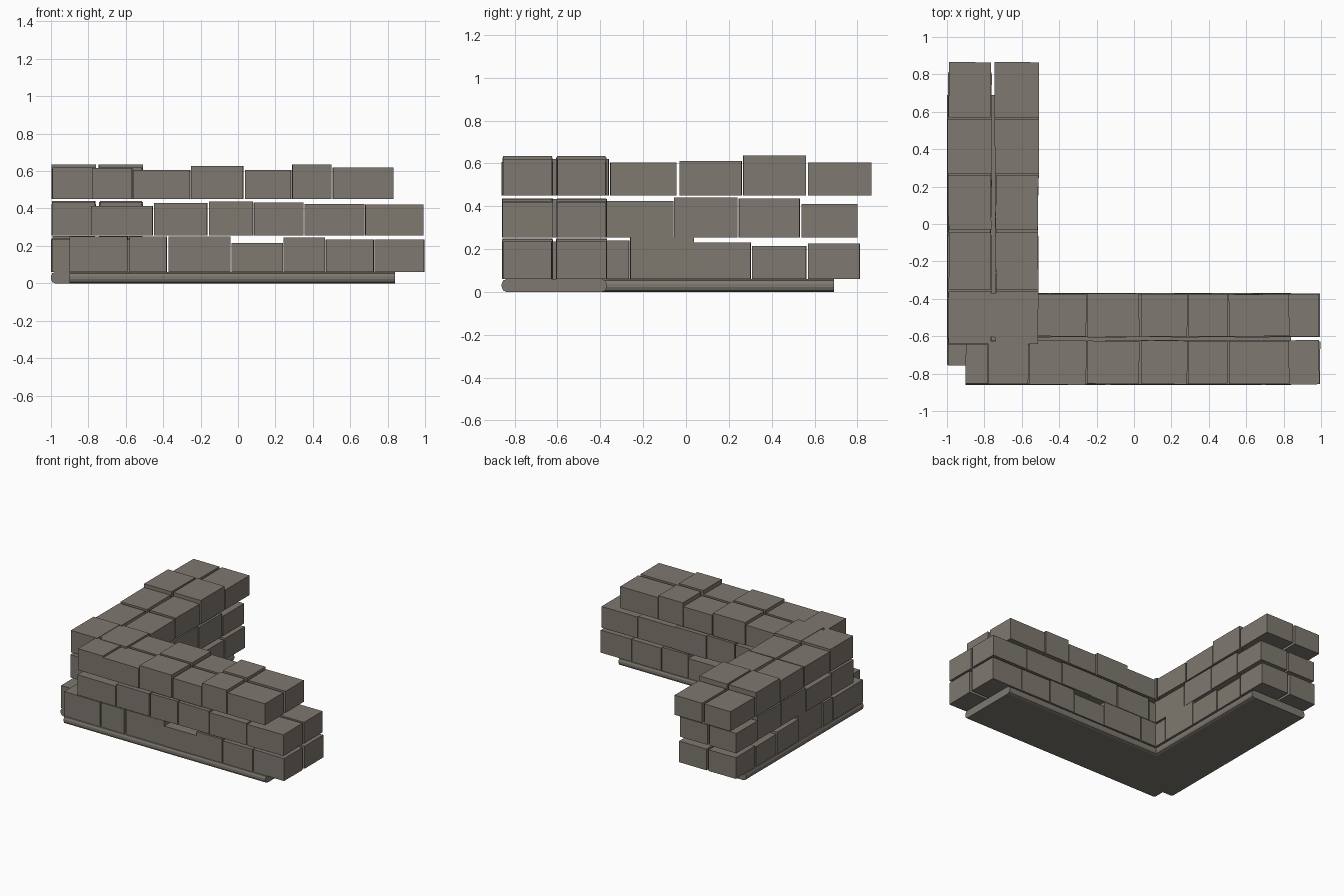
import bpy
import bmesh
import random
from mathutils import Matrix, Vector

random.seed(4)
if "Cube" in bpy.data.objects:
    bpy.data.objects.remove(bpy.data.objects["Cube"], do_unlink=True)

stone = bpy.data.materials.new("warm grey stone")
stone.use_nodes = True
colour = (0.21, 0.19, 0.16, 1)
stone.diffuse_color = colour
bsdf = stone.node_tree.nodes["Principled BSDF"]
bsdf.inputs["Base Color"].default_value = colour
bsdf.inputs["Roughness"].default_value = 0.9


def box(name, low, high, turn=0.0):
    """Box between two corners, turned a little about its own centre."""
    low, high = Vector(low), Vector(high)
    bm = bmesh.new()
    bmesh.ops.create_cube(bm, size=1, matrix=Matrix.Diagonal((*(high - low), 1)))
    mesh = bpy.data.meshes.new(name)
    bm.to_mesh(mesh)
    bm.free()
    mesh.materials.append(stone)
    obj = bpy.data.objects.new(name, mesh)
    obj.location = (low + high) / 2
    obj.rotation_euler.z = turn
    bpy.context.collection.objects.link(obj)
    return obj


def slab(name, low, high, axis):
    """Footing with its long edges rounded."""
    obj = box(name, low, high)
    bm = bmesh.new()
    bm.from_mesh(obj.data)
    edges = [e for e in bm.edges
             if abs((e.verts[0].co - e.verts[1].co).normalized()[axis]) > 0.9]
    bmesh.ops.bevel(bm, geom=edges, offset=0.022, segments=2, profile=0.5, affect='EDGES')
    bm.to_mesh(obj.data)
    bm.free()


# Footings
slab("long_footing", (-0.9, -0.86, 0), (0.84, -0.37, 0.06), 0)
slab("short_footing", (-1, -0.755, 0), (-0.515, 0.69, 0.06), 1)

# Courses: bottom height, then start, end and top of each brick
long_wall = [
    (0.06, [(-0.9, -0.59, 0.25), (-0.58, -0.38, 0.25), (-0.37, -0.04, 0.25),
            (-0.035, 0.24, 0.215), (0.245, 0.465, 0.245), (0.47, 0.725, 0.235),
            (0.73, 0.995, 0.235)]),
    (0.255, [(-0.785, -0.455, 0.412), (-0.447, -0.165, 0.43), (-0.155, 0.08, 0.437),
             (0.085, 0.35, 0.433), (0.355, 0.675, 0.425), (0.68, 0.99, 0.42)]),
    (0.45, [(-0.78, -0.565, 0.617), (-0.56, -0.255, 0.606), (-0.25, 0.028, 0.627),
            (0.038, 0.285, 0.606), (0.29, 0.5, 0.635), (0.507, 0.83, 0.618)]),
]
short_wall = [
    (0.06, [(-0.755, -0.39, 0.235), (-0.38, -0.265, 0.24), (-0.26, 0.035, 0.253),
            (0.04, 0.302, 0.23), (0.31, 0.56, 0.215), (0.57, 0.81, 0.225)]),
    (0.255, [(-0.645, -0.375, 0.433), (-0.37, -0.06, 0.425), (-0.055, 0.24, 0.44),
             (0.247, 0.53, 0.435), (0.54, 0.8, 0.41)]),
    (0.45, [(-0.64, -0.36, 0.62), (-0.353, -0.045, 0.605), (-0.03, 0.26, 0.611),
            (0.267, 0.56, 0.636), (0.57, 0.865, 0.603)]),
]


def wall(name, courses, rows, along_y):
    """Lay every course as two rows of slightly uneven bricks."""
    for base, bricks in courses:
        for row, centre in rows:
            for start, end, top in bricks:
                half = random.uniform(0.112, 0.119)
                low = (start, centre - half, base)
                high = (end, centre + half, top)
                if along_y:
                    low = (centre - half, start, base)
                    high = (centre + half, end, top)
                box(f"{name}_{row}_brick", low, high, random.uniform(-0.014, 0.014))


# Brick walls
wall("long_wall", long_wall, [("outer", -0.74), ("inner", -0.488)], False)
wall("short_wall", short_wall, [("outer", -0.878), ("inner", -0.626)], True)
